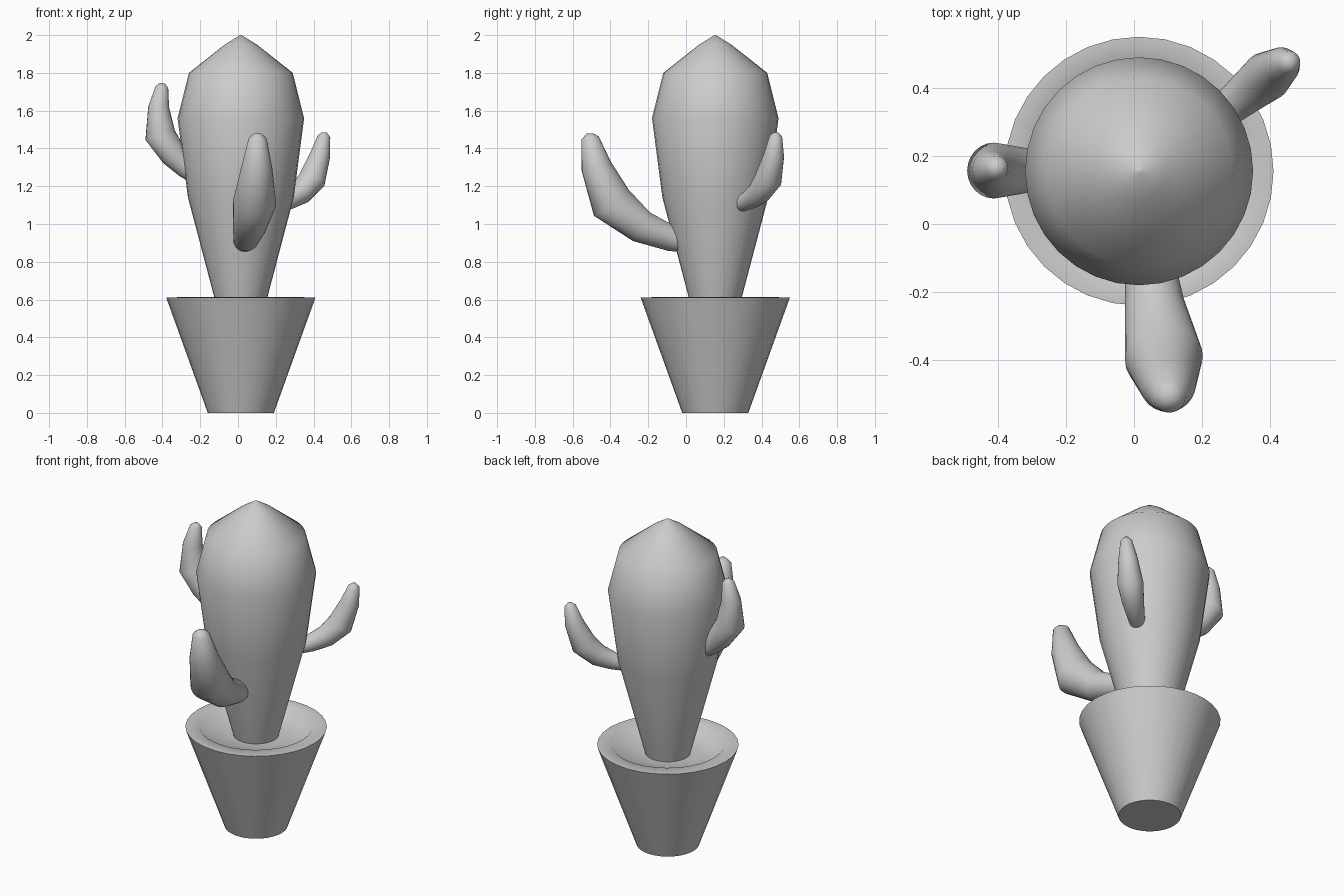
import bpy, bmesh, math
from mathutils import Vector

if "Cube" in bpy.data.objects:
    bpy.data.objects.remove(bpy.data.objects["Cube"])

AXIS = (0.015, 0.155)


def loft(name, rings, sides, angle):
    """Skin round sections given as (x, y, z, radius), each square to the path."""
    pts = [Vector(r[:3]) for r in rings]
    bm = bmesh.new()
    loops = []
    for i, (p, r) in enumerate(zip(pts, rings)):
        d = pts[min(i + 1, len(pts) - 1)] - pts[max(i - 1, 0)]
        q = Vector((0, 0, 1)).rotation_difference(d.normalized())
        loops.append([bm.verts.new(p + q @ Vector((r[3] * math.cos(a), r[3] * math.sin(a), 0)))
                      for a in (2 * math.pi * k / sides for k in range(sides))])
    skin(bm, loops)
    return finish(name, bm, angle)


def lathe(name, profile, sides, angle):
    """Revolve (radius, z) points around the plant's axis."""
    bm = bmesh.new()
    loops = [[bm.verts.new((AXIS[0] + r * math.cos(a), AXIS[1] + r * math.sin(a), z))
              for a in (2 * math.pi * k / sides for k in range(sides))] for r, z in profile]
    skin(bm, loops)
    return finish(name, bm, angle)


def skin(bm, loops):
    n = len(loops[0])
    for a, b in zip(loops, loops[1:]):
        for k in range(n):
            bm.faces.new((a[k], a[(k + 1) % n], b[(k + 1) % n], b[k]))
    bm.faces.new(loops[0][::-1])
    bm.faces.new(loops[-1])


def finish(name, bm, angle):
    bmesh.ops.remove_doubles(bm, verts=bm.verts, dist=1e-5)
    bmesh.ops.recalc_face_normals(bm, faces=bm.faces)
    me = bpy.data.meshes.new(name)
    bm.to_mesh(me)
    bm.free()
    ob = bpy.data.objects.new(name, me)
    bpy.context.collection.objects.link(ob)
    bpy.ops.object.select_all(action='DESELECT')
    ob.select_set(True)
    bpy.context.view_layer.objects.active = ob
    bpy.ops.object.shade_smooth_by_angle(angle=math.radians(angle))
    return ob


# Tapered pot with a flat rim and a shallow recess holding the soil
lathe("pot", [(0.175, 0), (0.395, 0.61), (0.317, 0.613), (0.27, 0.565), (0.10, 0.56)], 32, 60)

# Club-shaped trunk
lathe("cactus_trunk", [(0.125, 0.555), (0.14, 0.61), (0.28, 1.14), (0.335, 1.56),
                       (0.275, 1.80), (0.085, 1.95), (0.004, 2.0)], 32, 60)

# Upturned arms
loft("front_arm", [(0.03, -0.01, 0.905, 0.055), (0.042, -0.07, 0.92, 0.067),
                   (0.06, -0.235, 0.985, 0.088), (0.088, -0.395, 1.112, 0.115),
                   (0.10, -0.475, 1.305, 0.081), (0.104, -0.508, 1.455, 0.047),
                   (0.104, -0.507, 1.48, 0.018)], 24, 75)
loft("left_arm", [(-0.22, 0.157, 1.255, 0.045), (-0.27, 0.157, 1.29, 0.053),
                  (-0.34, 0.157, 1.365, 0.07), (-0.412, 0.157, 1.47, 0.082),
                  (-0.42, 0.16, 1.62, 0.055), (-0.403, 0.165, 1.725, 0.034),
                  (-0.40, 0.165, 1.745, 0.014)], 24, 75)
loft("back_right_arm", [(0.21, 0.285, 1.105, 0.042), (0.265, 0.33, 1.125, 0.05),
                        (0.33, 0.385, 1.163, 0.062), (0.392, 0.435, 1.235, 0.073),
                        (0.435, 0.466, 1.365, 0.054), (0.456, 0.476, 1.465, 0.033),
                        (0.457, 0.476, 1.485, 0.013)], 24, 75)
